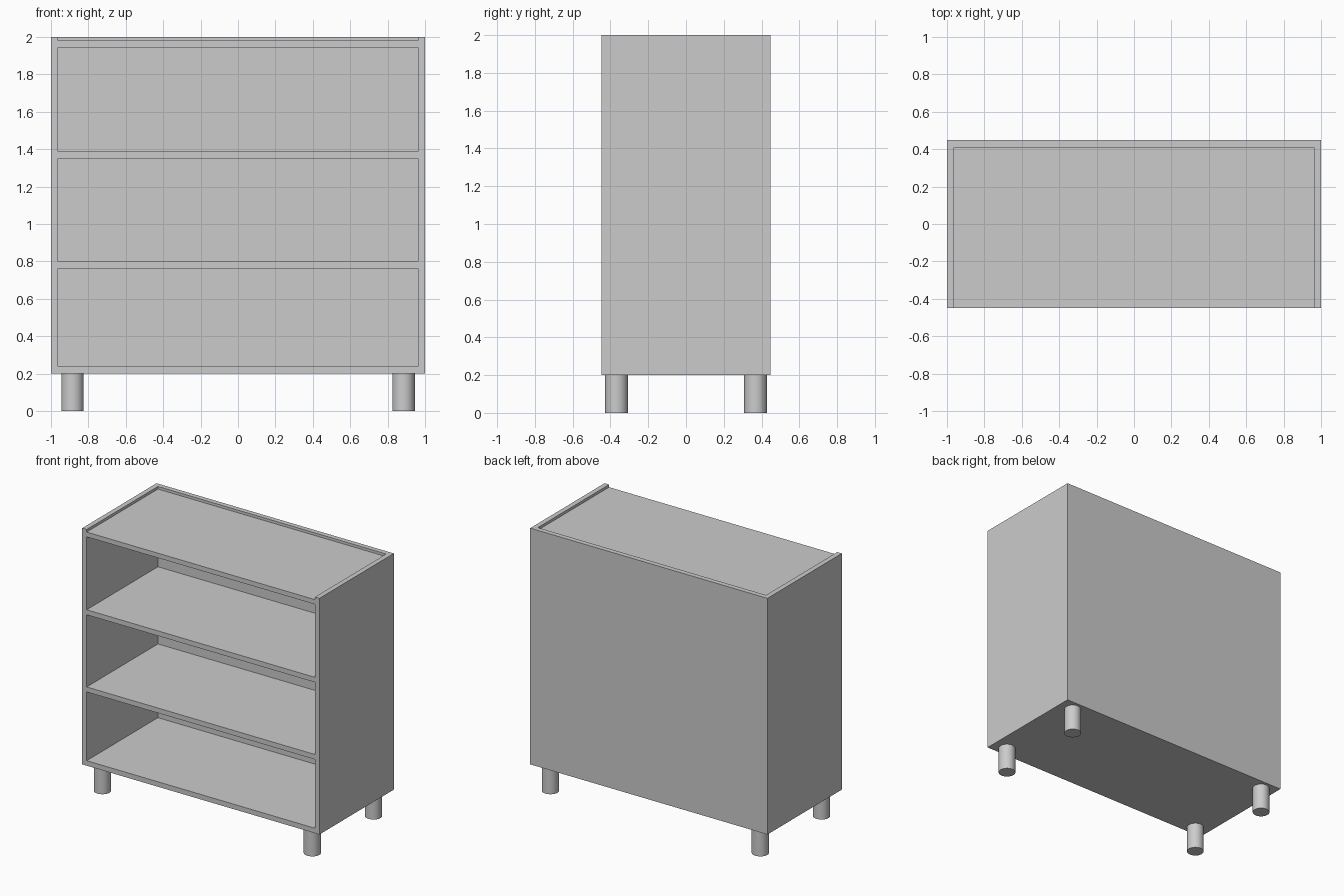
import bpy
import bmesh
from mathutils import Matrix, Vector

if "Cube" in bpy.data.objects:
    bpy.data.objects.remove(bpy.data.objects["Cube"])

W, D, Z0, Z1 = 1.0, 0.448, 0.2, 2.0   # half width, half depth, underside, top
T = 0.038                             # panel thickness


def boxes(name, bounds):
    """One mesh object made of boxes given as (min corner, max corner)."""
    bm = bmesh.new()
    for lo, hi in bounds:
        lo, hi = Vector(lo), Vector(hi)
        bmesh.ops.create_cube(bm, size=1, matrix=Matrix.Translation((lo + hi) / 2)
                              @ Matrix.Diagonal((*(hi - lo), 1)))
    mesh = bpy.data.meshes.new(name)
    bm.to_mesh(mesh)
    bm.free()
    obj = bpy.data.objects.new(name, mesh)
    bpy.context.collection.objects.link(obj)
    return obj


# Cabinet body: solid block with three compartments and a recessed top cut out
body = boxes("cabinet_body", [((-W, -D, Z0), (W, D, Z1))])
openings = [(0.238, 0.762), (0.80, 1.35), (1.388, 1.944), (1.98, 2.2)]
cutter = boxes("opening_cutter", [((-W + T, -D - 0.2, a), (W - T, D - T, b))
                                  for a, b in openings])
cut = body.modifiers.new("openings", 'BOOLEAN')
cut.operation = 'DIFFERENCE'
cut.solver = 'EXACT'
cut.object = cutter
bpy.context.view_layer.objects.active = body
bpy.ops.object.modifier_apply(modifier=cut.name)
bpy.data.objects.remove(cutter)

# Four round legs
for sx, side in ((-1, "left"), (1, "right")):
    for sy, end in ((-1, "front"), (1, "back")):
        bpy.ops.mesh.primitive_cylinder_add(vertices=32, radius=0.06, depth=Z0,
                                            location=(sx * 0.885, sy * 0.368, Z0 / 2))
        bpy.context.object.name = f"{end}_{side}_leg"
        bpy.ops.object.shade_smooth_by_angle()
